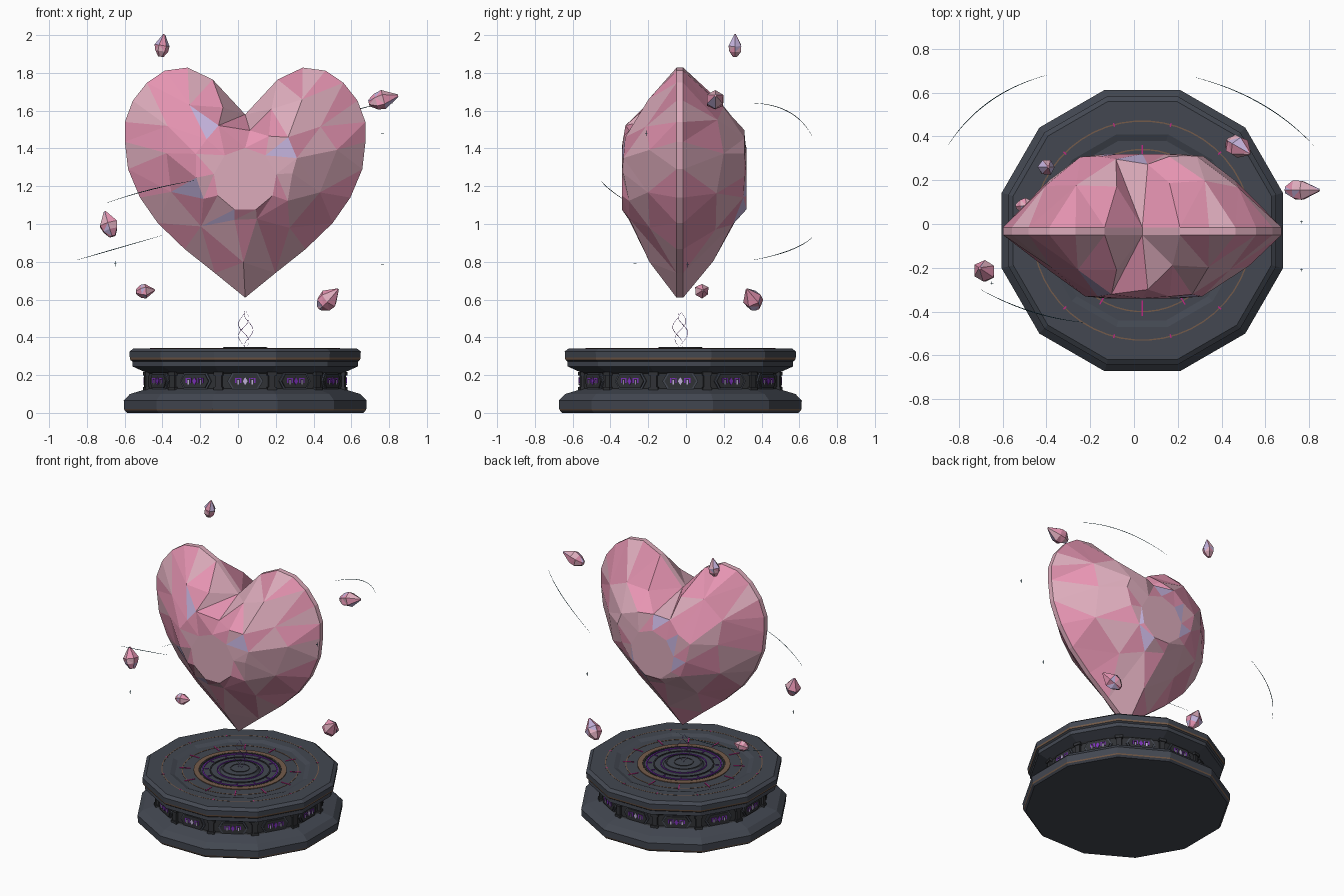
import bpy, bmesh, math, random
from mathutils import Matrix, Vector
from mathutils.geometry import delaunay_2d_cdt

random.seed(11)
if "Cube" in bpy.data.objects:
    bpy.data.objects.remove(bpy.data.objects["Cube"])

AXIS = Vector((0.038, -0.03, 0))   # shared upright axis of pedestal and heart
SIDES = 12

COLOURS = {
    "pink": (0.80, 0.30, 0.45), "rose": (0.66, 0.25, 0.37),
    "pale_pink": (0.72, 0.41, 0.50), "lavender": (0.53, 0.43, 0.69),
    "stone": (0.056, 0.064, 0.083), "dark_stone": (0.030, 0.032, 0.037),
    "bronze": (0.175, 0.105, 0.068), "purple": (0.20, 0.03, 0.48),
    "magenta": (0.50, 0.02, 0.22), "dark_teal": (0.02, 0.10, 0.14),
}
MATS = {}
for key, rgb in COLOURS.items():
    m = bpy.data.materials.new(key)
    m.use_nodes = True
    m.diffuse_color = (*rgb, 1)
    m.node_tree.nodes["Principled BSDF"].inputs["Base Color"].default_value = (*rgb, 1)
    MATS[key] = m
CRYSTAL = ["pink", "rose", "pale_pink", "lavender"]


def crystal_index(pale=25, lavender=14):
    return random.choices(range(4), (70 - pale, 16, pale, lavender))[0]


def finish(bm, name, mats, loc=(0, 0, 0)):
    bmesh.ops.recalc_face_normals(bm, faces=bm.faces)
    mesh = bpy.data.meshes.new(name)
    bm.to_mesh(mesh)
    bm.free()
    for k in mats:
        mesh.materials.append(MATS[k])
    ob = bpy.data.objects.new(name, mesh)
    ob.location = loc
    bpy.context.collection.objects.link(ob)


def lathe(bm, profile, n, closed=False):
    """Turn (apothem, z, material index of the band above) around z."""
    rings = []
    for a, z, _ in profile:
        r = a / math.cos(math.pi / n)
        rings.append([bm.verts.new((r * math.cos((k + .5) * math.tau / n),
                                    r * math.sin((k + .5) * math.tau / n), z)) for k in range(n)])
    count = len(rings) if closed else len(rings) - 1
    for i in range(count):
        lo, hi = rings[i], rings[(i + 1) % len(rings)]
        for k in range(n):
            j = (k + 1) % n
            bm.faces.new((lo[k], lo[j], hi[j], hi[k])).material_index = profile[i][2]
    if not closed:
        bm.faces.new(rings[0])
        bm.faces.new(rings[-1])


def slab(bm, outline, matrix, thick, mat=0):
    """Extruded polygon in local (u, v), growing along local w."""
    n = len(outline)
    lo = [bm.verts.new(matrix @ Vector((u, v, 0))) for u, v in outline]
    hi = [bm.verts.new(matrix @ Vector((u, v, thick))) for u, v in outline]
    faces = [bm.faces.new(lo), bm.faces.new(hi)]
    faces += [bm.faces.new((lo[i], lo[(i + 1) % n], hi[(i + 1) % n], hi[i])) for i in range(n)]
    for f in faces:
        f.material_index = mat


def rect(u, v, w, h):
    return [(u - w / 2, v - h / 2), (u + w / 2, v - h / 2), (u + w / 2, v + h / 2), (u - w / 2, v + h / 2)]


def wall_matrix(angle, dist, z):
    out = Vector((math.cos(angle), math.sin(angle), 0))
    side = Vector((-out.y, out.x, 0))
    m = Matrix((side, Vector((0, 0, 1)), out)).transposed().to_4x4()
    m.translation = out * dist + Vector((0, 0, z))
    return m


# Pedestal body: stone with bronze trim lines and a shallow recessed top
bm = bmesh.new()
lathe(bm, [(.625, 0, 0), (.637, .012, 2), (.641, .02, 0), (.643, .065, 0), (.61, .1, 0),
           (.53, .124, 1), (.52, .13, 1), (.52, .208, 1), (.53, .216, 0), (.597, .246, 0),
           (.597, .272, 0), (.608, .28, 2), (.611, .292, 0), (.612, .325, 0),
           (.59, .342, 0), (.44, .342, 0), (.41, .33, 0)], SIDES)
finish(bm, "pedestal", ["stone", "dark_stone", "bronze"], AXIS)

# Slim corner pillars of the pedestal wall
bm = bmesh.new()
for k in range(SIDES):
    m = wall_matrix((k + .5) * math.tau / SIDES, .52, .168)
    slab(bm, rect(0, 0, .035, .09), m, .028)
    for s in (-1, 1):
        slab(bm, rect(0, s * .04, .05, .018), m, .034)
finish(bm, "wall_pillars", ["dark_stone"], AXIS)

# Framed wall panels with glowing abstract inlays
bm = bmesh.new()
hexagon = [(-.095, 0), (-.07, -.042), (.07, -.042), (.095, 0), (.07, .042), (-.07, .042)]
for k in range(SIDES):
    angle = k * math.tau / SIDES
    for scale, dist, mat in ((1, .518, 0), (.88, .525, 1)):
        slab(bm, [(u * scale, v * scale) for u, v in hexagon], wall_matrix(angle, dist, .168), .01, mat)
    m = wall_matrix(angle, .534, .168)
    slab(bm, [(-.013, 0), (0, -.021), (.013, 0), (0, .021)], m, .004, 3 if k % 3 == 0 else 2)
    for s in (-1, 1):
        for u, v, w, h, mat in ((.023, .004, .007, .028, 2), (.037, -.006, .007, .022, 3),
                                (.05, .003, .007, .026, 2), (.036, .014, .018, .005, 2)):
            slab(bm, rect(s * u, v, w, h), m, .004, mat)
finish(bm, "wall_panels", ["stone", "dark_stone", "purple", "lavender"], AXIS)

# Inlaid circles on the pedestal top: radius, width, base height, colour
for name, r, w, z, col in (("outer_trim_ring", .5, .006, .338, "bronze"),
                           ("middle_trim_ring", .37, .006, .327, "bronze"),
                           ("wide_bronze_ring", .28, .034, .33, "bronze"),
                           ("bronze_inner_edge", .256, .01, .33, "dark_stone"),
                           ("large_purple_ring", .238, .009, .33, "purple"),
                           ("dark_ring", .19, .009, .33, "dark_stone"),
                           ("small_purple_ring", .145, .007, .332, "purple"),
                           ("inner_dark_ring", .11, .008, .343, "dark_stone"),
                           ("centre_ring", .06, .007, .343, "dark_stone")):
    bm = bmesh.new()
    a, b, t = r - w / 2, r + w / 2, z + .005
    lathe(bm, [(a, z, 0), (b, z, 0), (b, t, 0), (a, t, 0)], 48, closed=True)
    finish(bm, name, [col], AXIS)

# Low round dais in the middle of the top
bm = bmesh.new()
lathe(bm, [(.13, .329, 0), (.118, .345, 0)], 48)
finish(bm, "centre_dais", ["stone"], AXIS)

# Magenta radial ticks and alternating purple dashes
bm = bmesh.new()
for k in range(SIDES):
    for off, r, length, z, mat in ((0, .355, .07, .329, 0), (.5, .5, .018, .3385, 0), (0, .215, .02, .33, 1)):
        m = Matrix.Rotation((k + off) * math.tau / SIDES, 4, 'Z') @ Matrix.Translation((r, 0, z))
        slab(bm, rect(0, 0, length, .006), m, .005, mat)
finish(bm, "top_ticks", ["magenta", "purple"], AXIS)

# Faceted heart: half outline from cleft to tip, mirrored
HALF = [(0, 1.58), (.172, 1.765), (.305, 1.828), (.425, 1.812), (.52, 1.748), (.595, 1.653),
        (.637, 1.54), (.637, 1.435), (.62, 1.29), (.557, 1.14), (.463, 1.005), (.32, .867),
        (.16, .74), (0, .61)]
OUTLINE = [Vector((-x, z)) for x, z in HALF] + [Vector(p) for p in HALF[-2:0:-1]]
CENTRE = Vector((0, 1.235))
N = len(OUTLINE)


def heart_side(bm, y0, rise, bulge):
    pts, heights = list(OUTLINE), [0.0] * N
    # two rings of facet corners between the girdle and the flat table
    for first, f0, swell in ((1, .7, bulge), (2, .43, 1.04)):
        for i in range(first, N, 2):
            if i == N - 1 and first == 2:
                continue
            f = f0 + random.uniform(-.035, .035)
            ray = OUTLINE[i] - CENTRE
            full = .4 - .12 * max(0, -ray.normalized().y)
            pts.append(CENTRE + ray * f + Vector((random.uniform(-.018, .018), random.uniform(-.015, .015))))
            heights.append(min(.97, (1 - f) / (1 - full) * swell + random.uniform(-.02, .02)))
    # steep valley running down from the cleft
    crease = len(pts)
    pts.append(Vector((.025, 1.495)))
    heights.append(.86)
    table = len(pts)
    for k in range(9):
        a = (k + .25) * math.tau / 9
        pts.append(CENTRE + Vector((math.cos(a), math.sin(a))) * .168)
        heights.append(1.0)
    edges = [(i, (i + 1) % N) for i in range(N)] + [(0, crease)]
    edges += [(table + k, table + (k + 1) % 9) for k in range(9)]
    out, _, tris, orig, _, _ = delaunay_2d_cdt(pts, edges, [], 1, 1e-5)
    verts = [bm.verts.new((p.x, y0 + rise * heights[orig[i][0]], p.y)) for i, p in enumerate(out)]
    for t in tris:
        face = bm.faces.new([verts[i] for i in t])
        flat = all(orig[i][0] >= table for i in t)
        # lavender glints only on the small facets, paler pink on the lower right
        mid = face.calc_center_median()
        pale = 36 if mid.x > .05 or mid.z < 1.1 else 20
        glint = 20 if face.calc_area() < .013 else 0
        face.material_index = 2 if flat else crystal_index(pale, glint)


bm = bmesh.new()
FRONT, BACK = -.05 - AXIS.y, -.015 - AXIS.y
heart_side(bm, FRONT, -.29, 1.1)
heart_side(bm, BACK, .335, 1.2)
for i in range(N):
    p, q = OUTLINE[i], OUTLINE[(i + 1) % N]
    quad = [(p.x, FRONT, p.y), (q.x, FRONT, q.y), (q.x, BACK, q.y), (p.x, BACK, p.y)]
    bm.faces.new([bm.verts.new(c) for c in quad]).material_index = 2
bmesh.ops.remove_doubles(bm, verts=bm.verts, dist=.0005)
finish(bm, "crystal_heart", CRYSTAL, AXIS)

# Floating shards: centre, pointing direction, length, width
for i, (loc, aim, length, width) in enumerate((
        ((-.4, .26, 1.945), (.15, 0, 1), .12, .075),
        ((.77, .155, 1.66), (1, 0, .25), .16, .095),
        ((-.685, -.215, 1.0), (-.3, .2, 1), .14, .095),
        ((-.49, .085, .645), (1, .1, .1), .10, .07),
        ((.48, .35, .605), (.7, -.4, .7), .15, .1))):
    bm = bmesh.new()
    lathe(bm, [(.16 * width, -.5 * length, 0), (.42 * width, -.25 * length, 0),
               (.47 * width, 0, 0), (.06 * width, .5 * length, 0)], 6)
    for v in bm.verts:
        v.co.xy *= random.uniform(.88, 1.1)
    bmesh.ops.triangulate(bm, faces=bm.faces)
    for f in bm.faces:
        f.material_index = crystal_index()
    bm.transform(Vector(aim).to_track_quat('Z', 'Y').to_matrix().to_4x4())
    finish(bm, f"floating_shard_{i + 1}", CRYSTAL, loc)


def strand(name, pts, thick, col):
    """Thin tube through the points, tapering to both ends."""
    cu = bpy.data.curves.new(name, 'CURVE')
    cu.dimensions = '3D'
    cu.bevel_depth = thick
    cu.bevel_resolution = 0
    sp = cu.splines.new('POLY')
    sp.points.add(len(pts) - 1)
    for i, (sp_point, p) in enumerate(zip(sp.points, pts)):
        sp_point.co = (*p, 1)
        sp_point.radius = .25 + .75 * math.sin(math.pi * i / (len(pts) - 1))
    cu.materials.append(MATS[col])
    bpy.context.collection.objects.link(bpy.data.objects.new(name, cu))


# Thin orbit arcs through start, middle and end
for name, a, b, c in (("orbit_arc_low", (-.85, .36, .81), (-.66, .56, .865), (-.4, .68, .94)),
                      ("orbit_arc_high", (.82, .36, 1.64), (.58, .55, 1.59), (.28, .67, 1.46)),
                      ("orbit_arc_front", (-.7, -.3, 1.11), (-.47, -.4, 1.18), (-.23, -.45, 1.23))):
    a, b, c = Vector(a), Vector(b), Vector(c)
    ctrl = 2 * b - (a + c) / 2
    ts = [i / 20 for i in range(21)]
    strand(name, [a * (1 - t) ** 2 + ctrl * 2 * t * (1 - t) + c * t * t for t in ts], .002, "dark_teal")

# Twisting energy wisps between pedestal and heart
for k in range(3):
    path = []
    for i in range(25):
        t = i / 24
        a, r = k * math.tau / 3 + t * 4.5, .042 * math.sin(math.pi * (.08 + .9 * t))
        path.append(AXIS + Vector((r * math.cos(a), r * math.sin(a), .35 + .19 * t)))
    strand(f"energy_wisp_{k + 1}", path, .0014, "purple")

# Tiny cross-shaped sparkles
bm = bmesh.new()
for loc in ((.765, -.21, 1.48), (-.65, -.27, .79), (.765, .01, .785)):
    for size in ((.002, .002, .028), (.014, .002, .002), (.002, .014, .002)):
        bmesh.ops.create_cube(bm, size=1, matrix=Matrix.Translation(loc) @ Matrix.Diagonal((*size, 1)))
finish(bm, "sparkles", ["dark_teal"])
